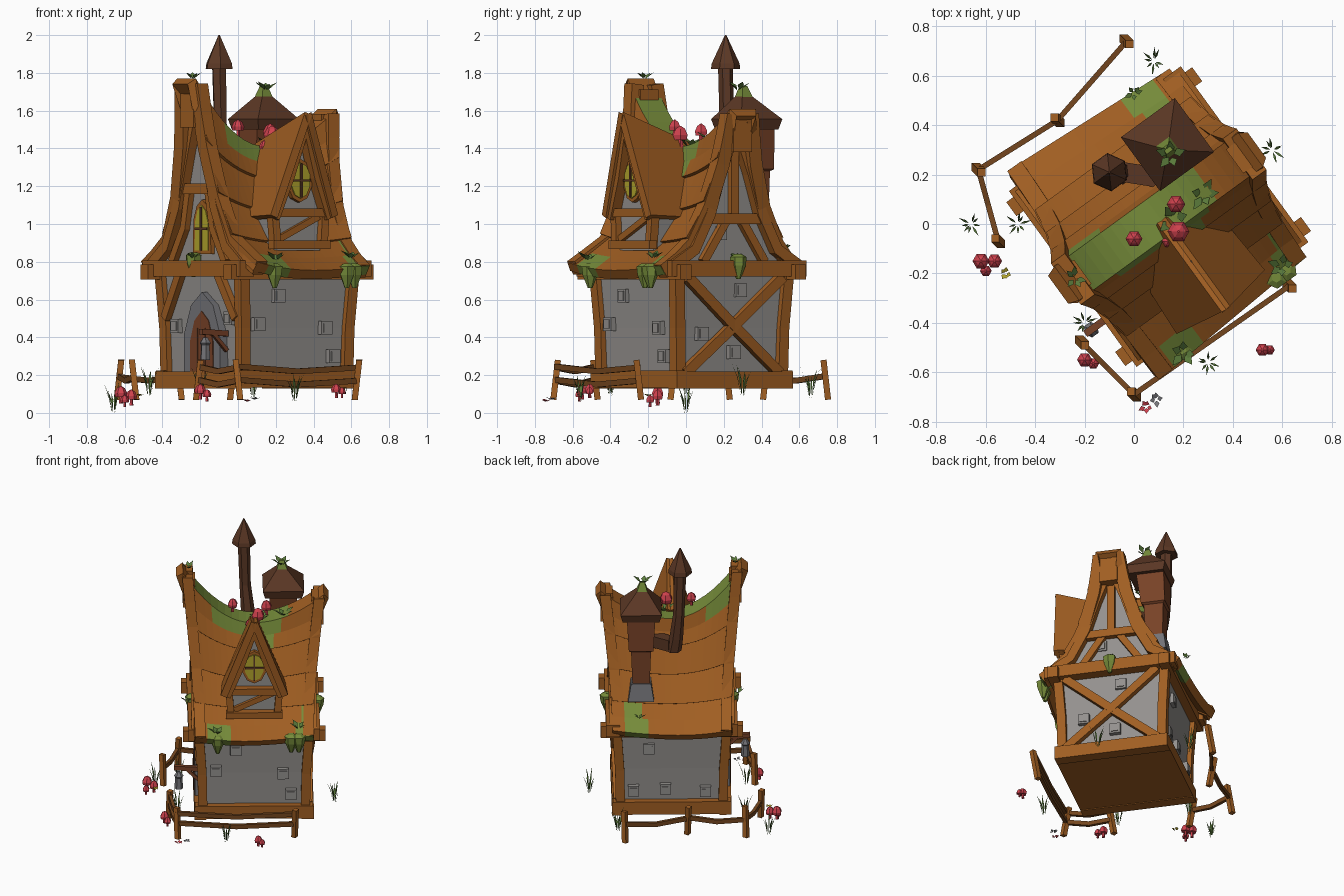
import bpy, bmesh, math, random
from mathutils import Vector as V, Matrix

if "Cube" in bpy.data.objects:
    bpy.data.objects.remove(bpy.data.objects["Cube"])

random.seed(4)
M = Matrix.Translation((.1, .03, 0)) @ Matrix.Rotation(math.radians(36), 4, 'Z')  # house frame
W = Matrix.Identity(4)                                                            # world frame
X, Y, Z = (1, 0, 0), (0, 1, 0), (0, 0, 1)
QUAD = ((-1, -1), (1, -1), (1, 1), (-1, 1))

def material(name, rgb):
    m = bpy.data.materials.new(name)
    m.diffuse_color = [((c / 255 + .055) / 1.055) ** 2.4 for c in rgb] + [1]
    m.use_nodes = True
    m.node_tree.nodes["Principled BSDF"].inputs["Base Color"].default_value = m.diffuse_color
    return m

WOOD, OLD = material("orange wood", (160, 94, 34)), material("dark wood", (116, 70, 30))
PIPE, TOWER = material("chimney brown", (92, 56, 37)), material("red brown", (120, 66, 39))
WALL, STONE = material("plaster grey", (148, 145, 142)), material("stone grey", (116, 116, 120))
GLASS, RED = material("window yellow", (178, 165, 45)), material("mushroom red", (208, 66, 78))
MOSS, LEAF = material("moss green", (118, 140, 58)), material("leaf green", (90, 122, 58))

def make(name, verts, faces, mat, mtx=M):
    me = bpy.data.meshes.new(name)
    me.from_pydata([mtx @ V(v) for v in verts], [], faces)
    bm = bmesh.new()
    bm.from_mesh(me)
    bmesh.ops.recalc_face_normals(bm, faces=bm.faces)
    bm.to_mesh(me)
    bm.free()
    me.materials.append(mat)
    ob = bpy.data.objects.new(name, me)
    bpy.context.collection.objects.link(ob)
    return ob

def rings(name, loops, mat, mtx=M):
    n, m = len(loops[0]), len(loops)
    faces = [(k*n+i, k*n+(i+1) % n, (k+1)*n+(i+1) % n, (k+1)*n+i) for k in range(m-1) for i in range(n)]
    return make(name, [p for l in loops for p in l], faces + [tuple(range(n)), tuple(range((m-1)*n, m*n))], mat, mtx)

def stack(name, levels, mat):  # square sections: x, y, half size, z
    return rings(name, [[(x+i*h, y+j*h, z) for i, j in QUAD] for x, y, h, z in levels], mat)

def box(name, c, half, mat):
    return rings(name, [[(c[0]+i*half[0], c[1]+j*half[1], c[2]+k*half[2]) for i, j in QUAD] for k in (-1, 1)], mat)

def sweep(name, pts, w, d, n, mat, mtx=M):  # rectangular timber along a path, n = depth direction
    pts, n, loops = [V(p) for p in pts], V(n), []
    for i, p in enumerate(pts):
        t = (pts[min(i+1, len(pts)-1)] - pts[max(i-1, 0)]).normalized()
        s, e = t.cross(n).normalized() * w / 2, n * d / 2
        loops.append([p-s-e, p+s-e, p+s+e, p-s+e])
    return rings(name, loops, mat, mtx)

def prism(name, outline, o, A, N, depth, mat):  # (across, height) outline in a wall plane, pushed along N
    return rings(name, [[V(o) + V(A)*a + V(Z)*z + V(N)*k for a, z in outline] for k in (0, depth)], mat)

def lathe(name, prof, c, sides, mat, mtx=M):
    ang = [2*math.pi*i/sides for i in range(sides)]
    return rings(name, [[(c[0]+dx+r*math.cos(a), c[1]+dy+r*math.sin(a), c[2]+z) for a in ang]
                        for r, z, dx, dy in prof], mat, mtx)

def tuft(name, c, n, h, spread, w, mat=LEAF):
    vs = []
    for i in range(n):
        a, k = 2*math.pi*i/n + random.uniform(-.4, .4), random.uniform(.6, 1)
        d, s = V((math.cos(a), math.sin(a), 0)), V((-math.sin(a), math.cos(a), 0))
        mid = V(c) + d*spread*.5*k + V(Z)*h*.6*k
        vs += [V(c) + d*spread*.15, mid-s*w, V(c) + d*spread*k + V(Z)*h*k, mid+s*w]
    return make(name, vs, [tuple(range(j, j+4)) for j in range(0, 4*n, 4)], mat, W)

def solid(ob, t, offset):
    mod = ob.modifiers.new("thickness", 'SOLIDIFY')
    mod.thickness, mod.offset = t, offset

# Sagging bell-cast roof; rows are half width, height, half length, share of end rise
ROWS = [(.085, 1.41, .46, 1), (.105, 1.325, .445, .77), (.13, 1.235, .43, .55), (.2, 1.06, .405, .28),
        (.3, .895, .39, .13), (.41, .82, .386, .11), (.51, .755, .383, .12)]
def roof(i, t, side, lip=0):
    y, z, l, k = ROWS[i]
    shrink = 1 - (.05*t + (.05 if side > 0 else 0)) * (i > 4)
    return V((l*t, side*(y*shrink + lip), z + k*t*t*(.36 if t < 0 else .2) + lip*.5))
half = [(0, 0), (1, 0), (2, .017), (2, 0), (3, .017), (3, 0), (4, .017), (4, 0), (5, 0), (6, 0)]
line = [(i, l, 1) for i, l in reversed(half)] + [(i, l, -1) for i, l in half]
rv = [roof(i, c/10 - 1, s, l) for c in range(21) for i, l, s in line]
ob = make("main_roof", rv, [(c*20+r, c*20+r+1, c*20+r+21, c*20+r+20) for c in range(20) for r in range(19)], WOOD)
ob.data.materials.append(MOSS)
if ob.data.polygons[9].normal.z < 0:
    ob.data.flip_normals()
MOSSY = {9: (-.95, .5), 10: (-.6, .4), 11: (-.1, .3), 18: (-.8, -.4), 17: (.75, .9), 0: (.4, .8), 1: (.5, .8), 8: (-.9, -.5)}
for idx, p in enumerate(ob.data.polygons):
    t, r = (idx // 19 + .5)/10 - 1, idx % 19
    lo, hi = MOSSY.get(r, (2, 2))
    p.material_index = int(lo < t < hi or (r == 18 and t > .7))
solid(ob, .055, -1)

# Lower body, floor and beams
stack("plaster_body", [(0, 0, .33, .17), (0, 0, .34, .45), (0, 0, .36, .79)], WALL)
box("floor", (0, 0, .155), (.34, .34, .02), WOOD)
for s in (-1, 1):
    box("base_beam_side", (0, s*.345, .18), (.385, .035, .045), WOOD)
    box("base_beam_end", (s*.35, 0, .175), (.04, .38, .045), WOOD)
    box("wall_plate", (0, s*.375, .745), (.465, .035, .04), WOOD)
    box("tie_beam", (s*.385, 0, .765), (.045, .44, .042), WOOD)
    for e in (-1, 1):
        sweep("corner_post", [(s*.335, e*.335, .18), (s*.34, e*.34, .45), (s*.36, e*.36, .76)], .06, .06, X, WOOD)

# Gable ends: plaster, curved rafters, thick verge boards and ridge blocks
for s in (-1, 1):
    pk, pts = roof(0, s*.9, 1).z, [roof(i, s*.88, 1) for i in (2, 3, 4)]
    edge = [(.36, .78)] + [(p.y - .03, p.z - .05) for p in reversed(pts)] + [(.03, pk - .1)]
    prism("gable_wall", edge + [(-a, z) for a, z in reversed(edge)], (s*.335, 0, 0), Y, (s, 0, 0), .025, WALL)
    for e in (-1, 1):
        path = [(s*.385, e*.02, pk - .1)] + [(s*.385, e*(p.y - .03), p.z - .05) for p in pts] + [(s*.385, e*.41, .78)]
        sweep("rafter", path, .06, .05, X, WOOD)
        verge = [roof(i, s, e) + V((-s*.03, -e*.022, -.03)) for i in range(7)]
        sweep("verge_board", verge, .08, .07, X, WOOD)
    box("ridge_block", (s*.42, 0, pk - .09), (.04, .06, .1), WOOD)
    w, z = (.18, 1.0) if s > 0 else (.12, 1.16)
    prism("collar_beam", [(-w, z), (w, z), (w-.02, z+.055), (.02-w, z+.055)], (s*.355, 0, 0), Y, (s, 0, 0), .045, WOOD)
for e in (-1, 1):
    sweep("cross_brace", [(.36, -e*.31, .21), (.372, 0, .46), (.385, e*.31, .72)], .055, .04, X, WOOD)
    sweep("gable_strut", [(.375, e*.05, 1.02), (.375, e*.2, .8)], .045, .035, X, WOOD)
    sweep("window_strut", [(-.375, e*.24, .8), (-.375, e*.13, .98), (-.375, e*.09, 1.17)], .045, .035, X, WOOD)
    sweep("door_brace", [(-.375, e*.17, .74), (-.365, e*.32, .5)], .05, .035, X, WOOD)
sweep("gable_post", [(.375, 0, 1.05), (.375, 0, 1.45)], .05, .035, X, WOOD)

# Doorway and arched window on the left gable
def arch(name, w, z0, z1, z2, x, d, m):
    side = [(w, z0), (w*.97, z1), (w*.6, z1 + (z2-z1)*.68)]
    prism(name, side + [(0, z2)] + [(-a, z) for a, z in reversed(side)], (x, -.035, 0), Y, (-1, 0, 0), d, m)
def bars(name, o, A, w, z0, z1, N):
    sweep(name, [V(o) + V(Z)*z0, V(o) + V(Z)*z1], .012, .01, N, PIPE)
    sweep(name, [V(o) + V(A)*k + V(Z)*(z0+z1)/2 for k in (-w, w)], .012, .01, N, PIPE)
arch("stone_arch", .165, .15, .42, .64, -.32, .065, STONE)
arch("door", .105, .15, .38, .54, -.38, .009, TOWER)
for a in (-.07, 0):
    sweep("door_plank_gap", [(-.389, a, .17), (-.389, a, .45)], .008, .006, X, PIPE)
arch("gable_window_frame", .08, .84, 1.02, 1.13, -.355, .03, WOOD)
arch("gable_window_glass", .06, .86, 1.01, 1.1, -.38, .009, GLASS)
bars("gable_window_bar", (-.39, -.035, 0), Y, .055, .86, 1.09, X)

# Lantern on a bracket beside the door
sweep("lantern_bracket", [(-.35, -.21, .42), (-.52, -.21, .43)], .03, .03, Z, TOWER)
sweep("lantern_brace", [(-.35, -.21, .33), (-.44, -.21, .42)], .02, .02, Y, TOWER)
lathe("lantern", [(.012, .13, 0, 0), (.032, .1, 0, 0), (.024, .09, 0, 0), (.028, .01, 0, 0)], (-.49, -.21, .27), 6, STONE)

# Dormer on the front slope
prism("dormer_wall", [(-.15, .86), (.15, .86), (.165, 1.05), (0, 1.5), (-.165, 1.05)], (0, -.36, 0), X, Y, .14, WALL)
for e in (-1, 1):
    solid(make("dormer_roof", [(0, -.465, 1.585), (0, -.02, 1.42), (e*.185, -.19, 1.03), (e*.2, -.43, 1.04)],
               [(0, 1, 2, 3)], WOOD), .045, 0)
    sweep("dormer_rafter", [(0, -.42, 1.53), (e*.09, -.4, 1.25), (e*.18, -.39, 1.03)], .05, .06, Y, WOOD)
    sweep("dormer_post", [(e*.165, -.37, 1.06), (e*.15, -.375, .87)], .045, .05, Y, WOOD)
for w, z in ((.17, 1.06), (.185, .89)):
    sweep("dormer_beam", [(-w, -.385, z), (w, -.385, z)], .045, .05, Y, WOOD)
sweep("dormer_brace", [(-.13, -.37, .92), (.13, -.37, 1.04)], .035, .03, Y, WOOD)
for name, w, h, y, d, m in (("frame", .08, .115, -.36, -.03, WOOD), ("glass", .063, .095, -.389, -.008, GLASS)):
    prism("dormer_window_" + name, [(w*math.sin(i*math.pi/5), 1.23 + h*math.cos(i*math.pi/5)) for i in range(10)],
          (0, y, 0), X, Y, d, m)
bars("dormer_window_bar", (0, -.4, 0), X, .06, 1.14, 1.32, Y)

# Loose stones set in the plaster
SIDES = (((0, -.34, 0), X, (0, -1, 0), ((-.25, .47), (-.12, .62), (.19, .45), (.24, .3))),
         ((0, .34, 0), X, Y, ((.25, .3), (.04, .31), (-.22, .29), (.15, .6))),
         ((.335, 0, 0), Y, X, ((-.19, .42), (.02, .32), (.06, .65), (-.07, .95))),
         ((-.335, 0, 0), Y, (-1, 0, 0), ((.24, .46), (-.24, .5))))
for o, A, N, spots in SIDES:
    for a, z in spots:
        for k, d in ((.036, .032), (.024, .038)):
            prism("wall_stone", [(a+i*k, z+j*k) for i, j in QUAD], o, A, N, d, WALL)

# Square chimney tower on the back slope
stack("tower_foot", [(.2, .26, .085, .93), (.2, .26, .065, 1.05)], STONE)
stack("tower_shaft", [(.2, .26, .055, 1.0), (.2, .255, .065, 1.28), (.2, .255, .08, 1.29), (.2, .235, .095, 1.55)], TOWER)
stack("tower_roof", [(.2, .215, .12, 1.5), (.2, .215, .135, 1.555), (.19, .2, .02, 1.69)], PIPE)
stack("tower_moss", [(.192, .203, .04, 1.655), (.19, .2, .015, 1.73)], MOSS)

# Crooked stove pipe with cone cap
sweep("pipe_elbow", [(.12, .1, 1.27), (-.01, .23, 1.29)], .08, .08, Z, PIPE)
lathe("stove_pipe", [(.05, 0, .04, -.03), (.045, .1, .025, -.015), (.037, .28, .008, 0), (.04, .57, 0, 0)], (-.056, .263, 1.25), 6, PIPE)
lathe("pipe_cap", [(.078, 0, 0, 0), (.074, .03, 0, 0), (.004, .18, 0, 0)], (-.056, .263, 1.82), 6, PIPE)

# Leaning fences
def fence(pts, heights):
    for i, (x, y) in enumerate(pts):
        l = .012 * (-1)**i
        sweep("fence_post", [(x-l, y+l, .07), (x+l, y-l, .28)], .032, .032, X, WOOD, W)
    for (x, y), (u, v) in zip(pts, pts[1:]):
        for z in heights:
            sweep("fence_rail", [(x, y, z+.015), ((x+u)/2, (y+v)/2, z-.01), (u, v, z+.01)], .022, .03, Z, OLD, W)
fence([(-.03, .74), (-.31, .42), (-.63, .22), (-.55, -.07)], (.18,))
fence([(-.21, -.48), (0, -.69), (.63, -.25)], (.16, .23))

# Mushrooms, grass, flowers, sprouts and hanging moss
for x, y, z, s in ((-.62, -.15, .05, 1), (-.565, -.15, .04, .9), (-.6, -.19, .03, .7), (-.2, -.55, .07, .9),
                   (-.165, -.565, .06, .7), (.52, -.51, .08, .8), (.55, -.51, .08, .6),
                   (.17, .08, 1.43, 1.1), (.18, -.03, 1.4, 1.3), (0, -.06, 1.46, 1), (.14, -.07, 1.37, .8)):
    lathe("mushroom_stalk", [(.012*s, 0, 0, 0), (.009*s, .05*s, 0, 0)], (x, y, z), 5, RED, W)
    lathe("mushroom_cap", [(.03*s, .035*s, 0, 0), (.034*s, .055*s, 0, 0), (.022*s, .08*s, 0, 0), (.004, .092*s, 0, 0)],
          (x, y, z), 6, RED, W)
for x, y, z in ((-.66, 0, 0), (-.47, 0, .09), (-.2, -.4, .09), (.3, -.56, .06), (.56, .3, .09), (.08, .66, .08)):
    tuft("grass", (x, y, z), 8, .17, .06, .005)
for x, y, z, m in ((-.52, -.2, .09, GLASS), (.05, -.74, .06, RED), (.09, -.71, .07, STONE)):
    tuft("flower", (x, y, z), 5, .015, .035, .011, m)
for x, y, z, s in ((0, .53, .87, .6), (.15, .28, 1.71, 1), (-.24, -.22, 1.77, .7), (.28, .12, 1.44, 1), (.16, .02, 1.41, 1.2),
                   (.2, -.52, .81, 1), (.6, -.17, .82, .9), (-.24, -.24, .82, .7), (.42, .26, .82, .7)):
    tuft("leaf_sprout", (x, y, z), 5, .05*s, .075*s, .018*s)
for x, y, z in ((.24, -.48, .73), (.29, -.48, .73), (-.24, -.49, .73), (-.4, .02, .79), (.42, 0, .78)):
    lathe("moss_clump", [(.012, -.07, 0, 0), (.04, 0, 0, 0), (.045, .045, 0, 0), (.02, .06, 0, 0)], (x, y, z), 6, MOSS)
